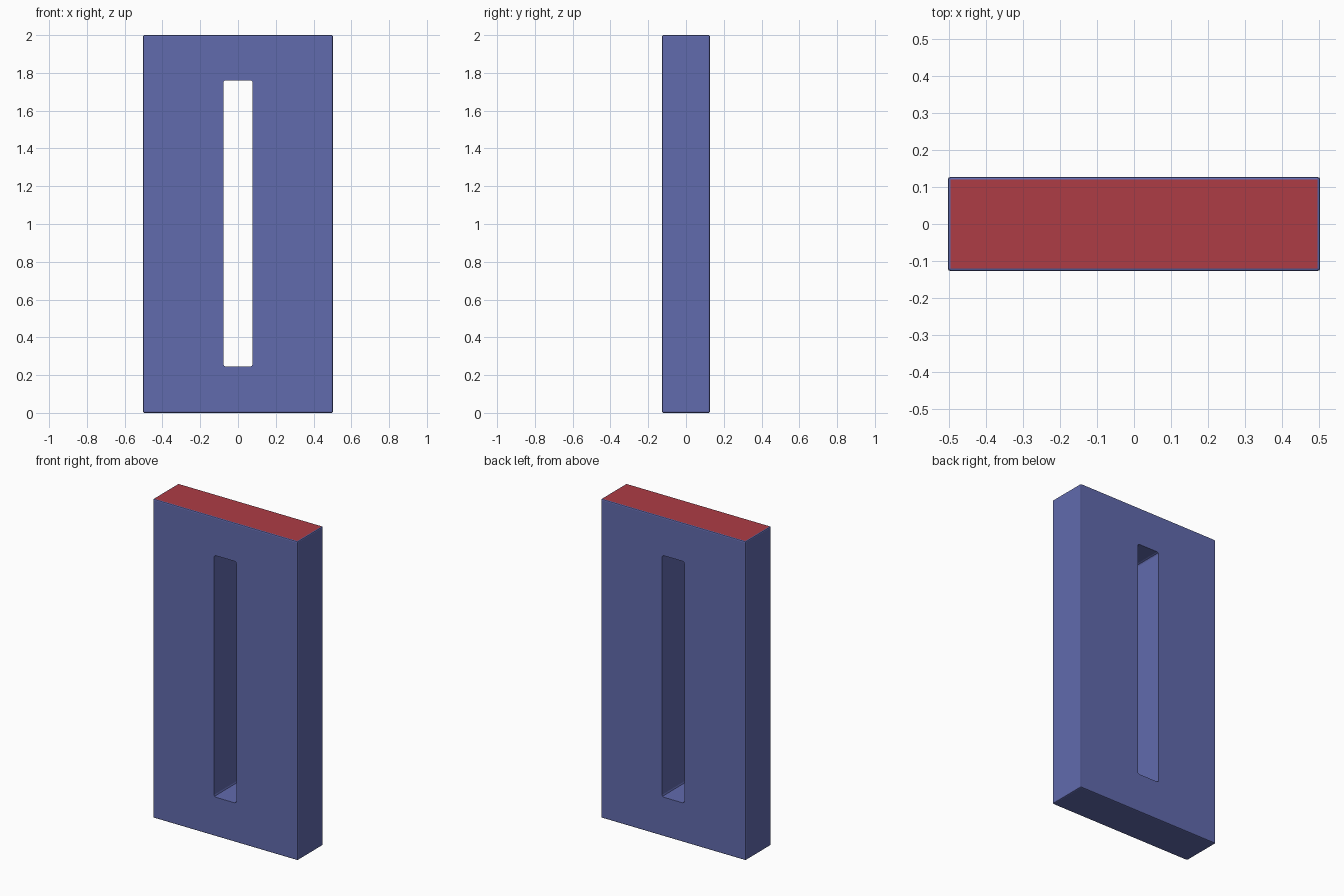
import bpy, bmesh

if "Cube" in bpy.data.objects:
    bpy.data.objects.remove(bpy.data.objects["Cube"])

WIDTH, DEPTH, HEIGHT = 1.005, 0.254, 2.0


def material(name, color):
    m = bpy.data.materials.new(name)
    m.diffuse_color = color
    m.use_nodes = True
    m.node_tree.nodes["Principled BSDF"].inputs["Base Color"].default_value = m.diffuse_color
    return m


blue = material("blue_paint", (0.12, 0.145, 0.42, 1))
red = material("red_paint", (0.42, 0.045, 0.06, 1))


def bevelled_box(name, size, z, bevel, pick_edge):
    bm = bmesh.new()
    bmesh.ops.create_cube(bm, size=1)
    for v in bm.verts:
        v.co = (v.co.x * size[0], v.co.y * size[1], v.co.z * size[2] + z)
    bmesh.ops.bevel(bm, geom=[e for e in bm.edges if pick_edge(e)],
                    offset=bevel, segments=2, profile=0.5, affect='EDGES')
    mesh = bpy.data.meshes.new(name)
    bm.to_mesh(mesh)
    bm.free()
    mesh.materials.append(blue)
    obj = bpy.data.objects.new(name, mesh)
    bpy.context.collection.objects.link(obj)
    return obj


# Slab with softened edges and a red top face
slab = bevelled_box("slotted_slab", (WIDTH, DEPTH, HEIGHT), HEIGHT / 2, 0.007,
                    lambda e: True)
slab.data.materials.append(red)
for p in slab.data.polygons:
    if p.normal.z > 0.99:
        p.material_index = 1

# Through slot, rounded only at its four long corners
cutter = bevelled_box("slot_cutter", (0.155, 1, 1.515), 1.003, 0.012,
                      lambda e: abs(e.verts[0].co.y - e.verts[1].co.y) > 0.5)
cutter.hide_render = True
mod = slab.modifiers.new("slot", 'BOOLEAN')
mod.operation = 'DIFFERENCE'
mod.solver = 'EXACT'
mod.object = cutter
bpy.context.view_layer.objects.active = slab
slab.select_set(True)
bpy.ops.object.modifier_apply(modifier=mod.name)
bpy.data.objects.remove(cutter)
